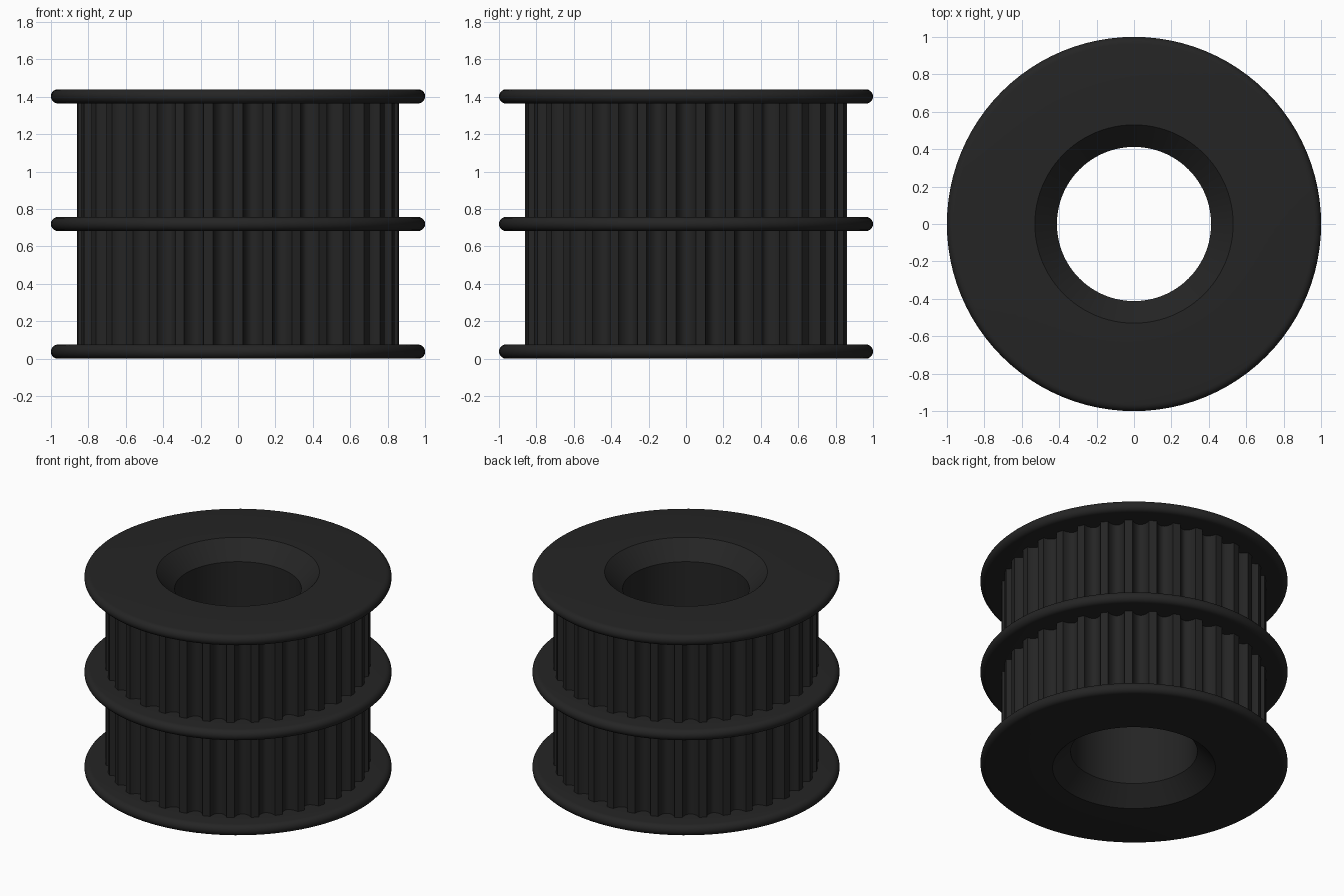
import bpy, math

if "Cube" in bpy.data.objects:
    bpy.data.objects.remove(bpy.data.objects["Cube"])

R_FLANGE, R_TOOTH, R_BORE, R_MOUTH = 1.0, 0.862, 0.412, 0.53
HEIGHT, THICK, CHAMFER = 1.44, 0.076, 0.12
TEETH, GROOVE_DEPTH = 34, 0.058

black = bpy.data.materials.new("black plastic")
black.diffuse_color = (0.018, 0.018, 0.018, 1)
black.use_nodes = True
black.node_tree.nodes["Principled BSDF"].inputs["Base Color"].default_value = black.diffuse_color


def add_rings(name, rings, angle=30):
    """Skin a stack of closed rings with quads."""
    n = len(rings[0])
    verts = [p for ring in rings for p in ring]
    faces = [(j * n + i, j * n + (i + 1) % n, (j + 1) * n + (i + 1) % n, (j + 1) * n + i)
             for j in range(len(rings) - 1) for i in range(n)]
    mesh = bpy.data.meshes.new(name)
    mesh.from_pydata(verts, [], faces)
    mesh.materials.append(black)
    obj = bpy.data.objects.new(name, mesh)
    bpy.context.collection.objects.link(obj)
    bpy.ops.object.select_all(action='DESELECT')
    obj.select_set(True)
    bpy.context.view_layer.objects.active = obj
    bpy.ops.object.shade_smooth_by_angle(angle=math.radians(angle))
    return obj


def circle(r, z, n):
    return [(r * math.cos(2 * math.pi * i / n), r * math.sin(2 * math.pi * i / n), z)
            for i in range(n)]


def lathe(name, profile, n=96):
    return add_rings(name, [circle(r, z, n) for r, z in profile])


# Flanges with fully rounded rims; the outer two reach in to the bore mouth
def flange(name, z0, r_bottom, r_top):
    h = THICK / 2
    rim = [(R_FLANGE - h + h * math.cos(a), z0 + h + h * math.sin(a))
           for a in (math.radians(-90 + 18 * k) for k in range(11))]
    lathe(name, [(r_bottom, z0)] + rim + [(r_top, z0 + THICK)])


R_ROOT = R_TOOTH - GROOVE_DEPTH - 0.02
Z_MID = (HEIGHT - THICK) / 2
flange("bottom_flange", 0, R_MOUTH, R_ROOT)
flange("middle_flange", Z_MID, R_ROOT, R_ROOT)
flange("top_flange", HEIGHT - THICK, R_ROOT, R_MOUTH)

# Through bore with a chamfered mouth at each end
lathe("bore", [(R_MOUTH, HEIGHT), (R_BORE, HEIGHT - CHAMFER),
               (R_BORE, CHAMFER), (R_MOUTH, 0)])


# Toothed bands: narrow lands between rounded grooves, a land facing the front
def toothed_ring(z):
    pitch = 2 * math.pi / TEETH
    half = pitch * 0.34
    ring = []
    for k in range(TEETH):
        mid = -math.pi / 2 + (k + 0.5) * pitch
        for s in range(13):
            t = -math.cos(math.pi * s / 12)
            r = R_TOOTH - GROOVE_DEPTH * max(0.0, 1 - t * t) ** 0.7
            a = mid + half * t
            ring.append((r * math.cos(a), r * math.sin(a), z))
    return ring


for name, low, high in (("lower_toothed_band", THICK, Z_MID),
                        ("upper_toothed_band", Z_MID + THICK, HEIGHT - THICK)):
    add_rings(name, [toothed_ring(low), toothed_ring(high)], 35)
